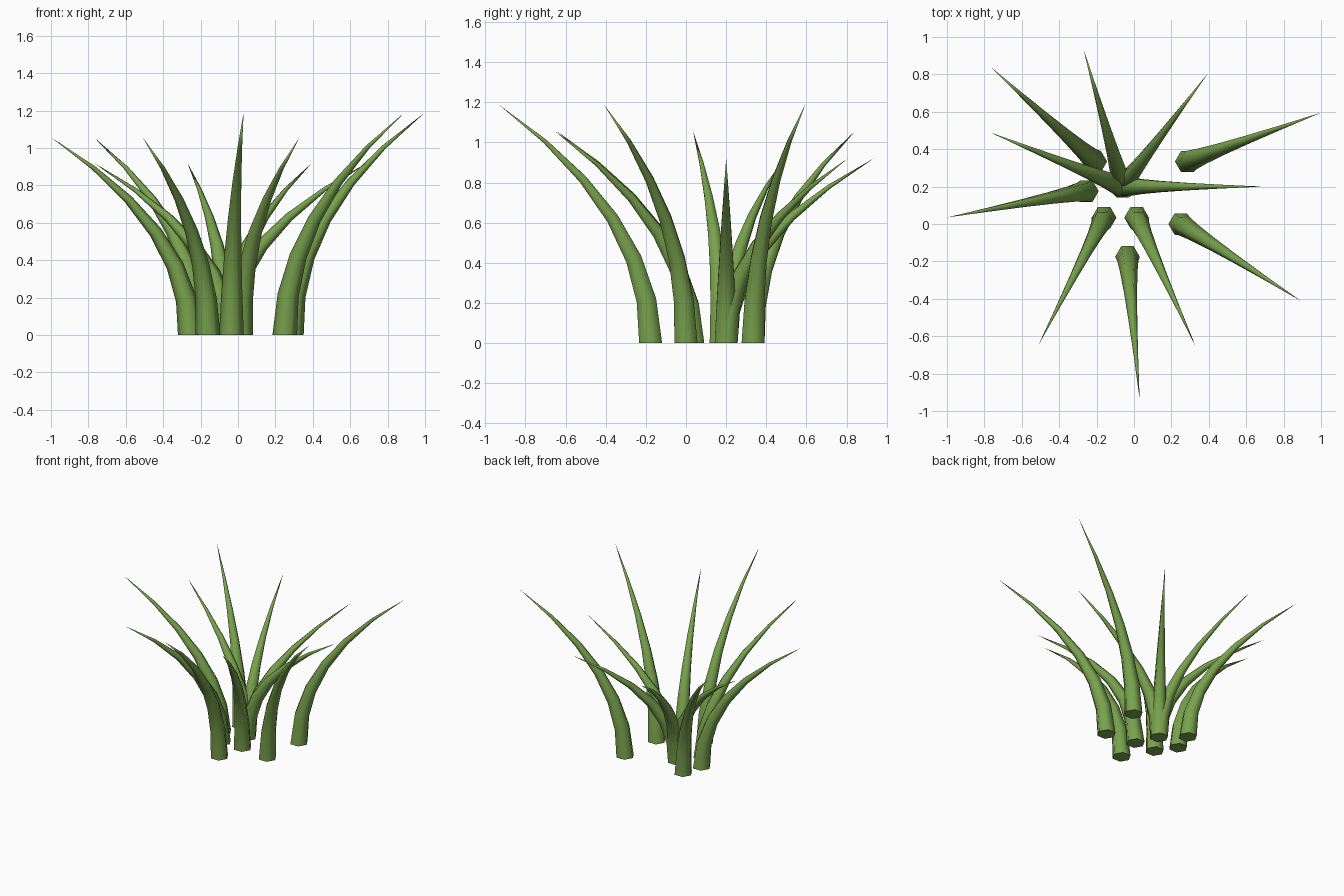
import bpy, bmesh, math
from mathutils import Vector, Matrix

if "Cube" in bpy.data.objects:
    bpy.data.objects.remove(bpy.data.objects["Cube"])

SIDES, RINGS, RADIUS = 6, 6, 0.066

green = bpy.data.materials.new("leaf green")
green.diffuse_color = (0.19, 0.36, 0.075, 1)
green.use_nodes = True
green.node_tree.nodes["Principled BSDF"].inputs["Base Color"].default_value = green.diffuse_color


def blade(name, base, tip, height):
    """Hexagonal blade that arches from its base to a pointed tip."""
    reach = Vector((tip[0] - base[0], tip[1] - base[1], 0))
    origin = Vector((base[0], base[1], 0))
    k = height / 1.05
    axis = Vector((0, 0, 1)).cross(reach).normalized()

    def centre(t):
        return origin + reach * t * t + Vector((0, 0, k * (1.14 * t - 0.09 * t * t)))

    bm = bmesh.new()
    rings = []
    for i in range(RINGS):
        t = i / RINGS
        lean = math.atan2(2 * reach.length * t, k * (1.14 - 0.18 * t))
        turn = Matrix.Rotation(lean, 3, axis)
        r = RADIUS * (1 - t ** 1.1)
        rings.append([bm.verts.new(centre(t) + turn @ Vector(
            (r * math.cos(a), r * math.sin(a), 0)))
            for a in (math.tau * s / SIDES for s in range(SIDES))])
    point = bm.verts.new(centre(1))
    bottom = bm.faces.new(rings[0][::-1])
    for s in range(SIDES):
        n = (s + 1) % SIDES
        for lo, hi in zip(rings, rings[1:]):
            bm.faces.new((lo[s], lo[n], hi[n], hi[s]))
        bm.faces.new((rings[-1][s], rings[-1][n], point))
    # smooth sides, crisp flat base
    for f in bm.faces:
        f.smooth = f is not bottom
    for e in bottom.edges:
        e.smooth = False
    mesh = bpy.data.meshes.new(name)
    bm.to_mesh(mesh)
    bm.free()
    mesh.materials.append(green)
    bpy.context.collection.objects.link(bpy.data.objects.new(name, mesh))


# Tall outer blades, medium blades, and the short blades sharing one root
ROOT = (-0.06, 0.20)
groups = {
    "tall_blade": (1.19, [((0.285, 0.334), (1.0, 0.595)),
                          ((0.25, 0.0), (0.89, -0.41)),
                          ((-0.035, -0.176), (0.03, -0.935))]),
    "medium_blade": (1.057, [((-0.21, 0.334), (-0.77, 0.843)),
                             ((0.014, 0.034), (0.33, -0.655)),
                             ((-0.16, 0.034), (-0.51, -0.645)),
                             ((-0.255, 0.175), (-1.0, 0.035))]),
    "short_blade": (0.92, [(ROOT, (-0.27, 0.935)), (ROOT, (0.395, 0.805)),
                           (ROOT, (0.69, 0.20)), (ROOT, (-0.77, 0.49))]),
}
for name, (height, blades) in groups.items():
    for i, (base, tip) in enumerate(blades, 1):
        blade(f"{name}_{i}", base, tip, height)
